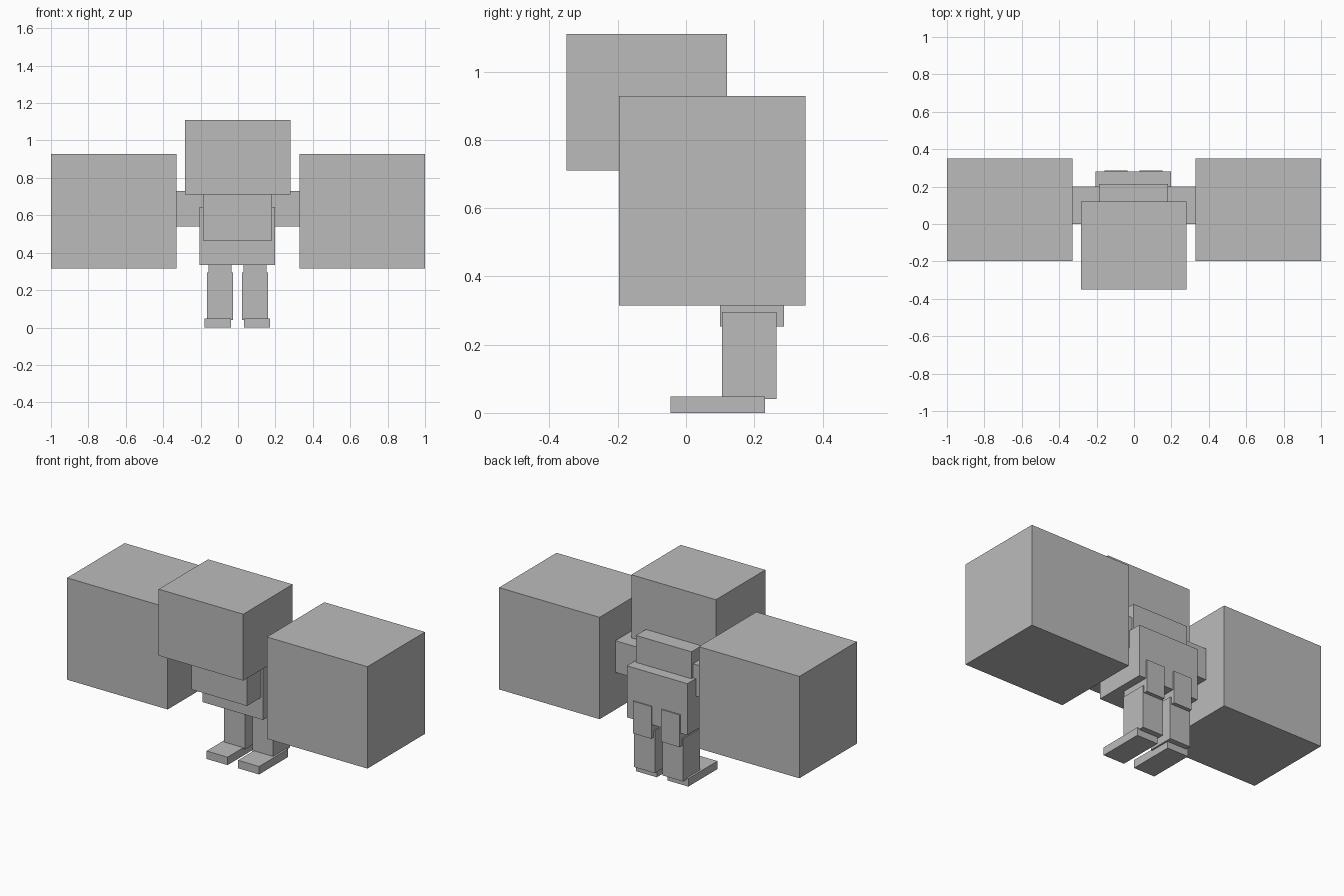
import bpy

default = bpy.data.objects.get("Cube")
if default:
    bpy.data.objects.remove(default, do_unlink=True)

grey = bpy.data.materials.new("plain_grey")
grey.use_nodes = True
colour = (0.5, 0.5, 0.5, 1)
grey.diffuse_color = colour
grey.node_tree.nodes["Principled BSDF"].inputs["Base Color"].default_value = colour


def box(name, x, y, z):
    """Block spanning the given (low, high) range on each axis."""
    bpy.ops.mesh.primitive_cube_add(size=1)
    ob = bpy.context.object
    ob.name = name
    ob.location = [(lo + hi) / 2 for lo, hi in (x, y, z)]
    ob.scale = [hi - lo for lo, hi in (x, y, z)]
    bpy.ops.object.transform_apply(location=True, rotation=False, scale=True)
    ob.data.materials.append(grey)
    return ob


def pair(name, x, y, z, shift=0.0):
    """Left and right copies of a block, with an optional sideways shift."""
    lo, hi = x
    box("left_" + name, (lo + shift, hi + shift), y, z)
    box("right_" + name, (-hi + shift, -lo + shift), y, z)


# Head and torso
box("head", (-0.283, 0.28), (-0.35, 0.12), (0.71, 1.11))
box("chest", (-0.187, 0.183), (-0.175, 0.215), (0.465, 0.807))
box("belly", (-0.205, 0.198), (-0.045, 0.28), (0.335, 0.645))

# Arms with oversized fists
pair("arm", (0.15, 0.34), (0.0, 0.2), (0.54, 0.73))
pair("fist", (0.33, 1.0), (-0.197, 0.35), (0.315, 0.928))

# Legs
pair("thigh", (0.033, 0.155), (0.1, 0.287), (0.253, 0.447), -0.003)
pair("shin", (0.025, 0.163), (0.105, 0.265), (0.04, 0.295), -0.003)
pair("foot", (0.035, 0.175), (-0.045, 0.232), (0.0, 0.048), -0.003)
